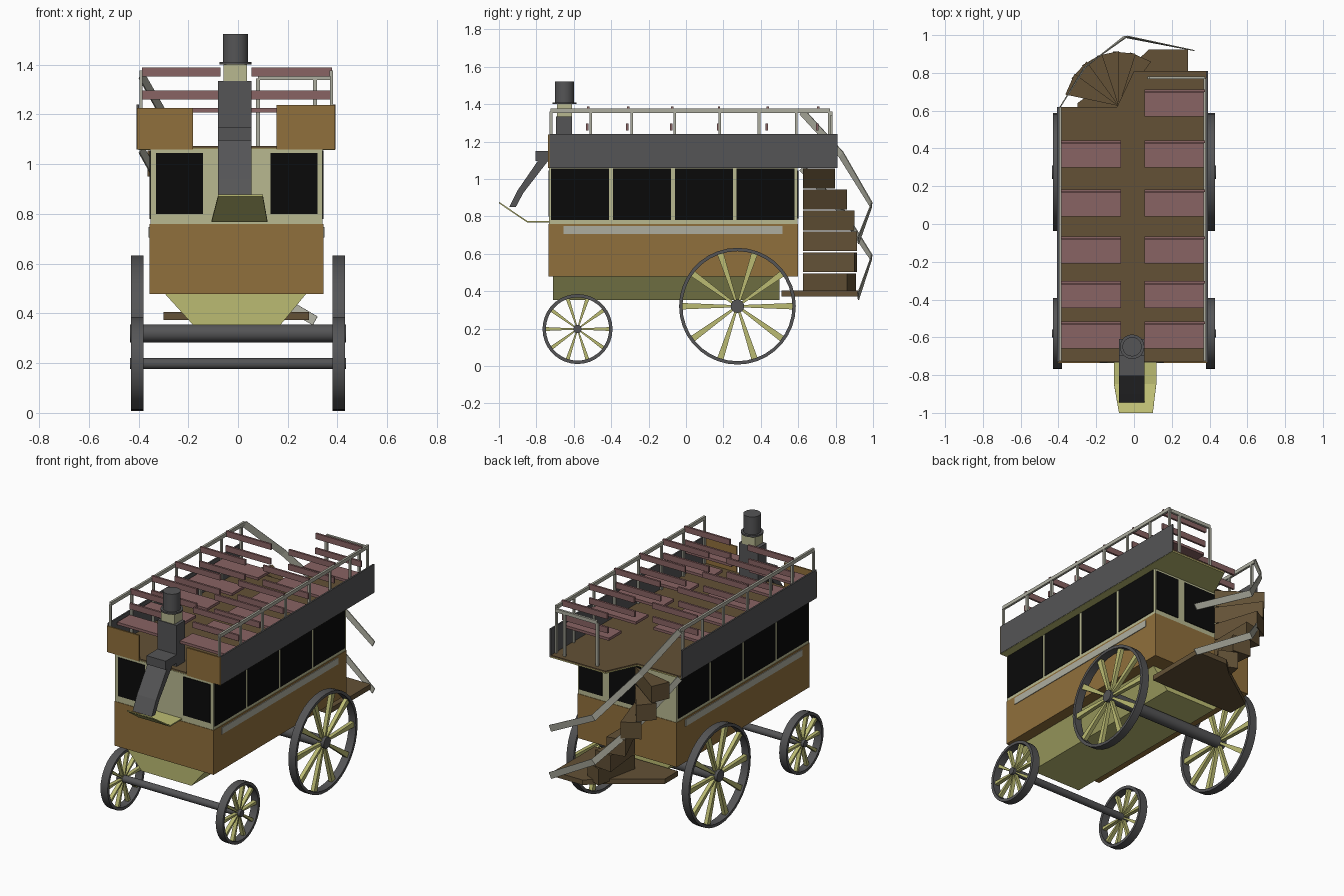
import bpy, bmesh, math
from mathutils import Vector, Matrix

if "Cube" in bpy.data.objects:
    bpy.data.objects.remove(bpy.data.objects["Cube"])


def material(name, r, g, b):
    m = bpy.data.materials.new(name)
    m.use_nodes = True
    m.diffuse_color = (r, g, b, 1)
    bsdf = next(n for n in m.node_tree.nodes if n.type == 'BSDF_PRINCIPLED')
    bsdf.inputs["Base Color"].default_value = (r, g, b, 1)
    return m


OCHRE = material("ochre panel", .28, .16, .045)
CREAM = material("cream panel", .48, .48, .28)
YELLOW = material("pale yellow", .5, .5, .17)
GREY = material("dark grey", .09, .09, .093)
GLASS = material("black glass", .003, .003, .003)
SEAT = material("dusty red", .25, .125, .125)
WOOD = material("brown wood", .125, .083, .037)
RAIL = material("off white", .42, .42, .35)


def finish(name, bm, mat):
    bmesh.ops.recalc_face_normals(bm, faces=bm.faces[:])
    me = bpy.data.meshes.new(name)
    bm.to_mesh(me)
    bm.free()
    me.materials.append(mat)
    ob = bpy.data.objects.new(name, me)
    bpy.context.collection.objects.link(ob)
    return ob


def box(name, x, y, z, mat):
    """Box from (low, high) ranges on each axis."""
    bm = bmesh.new()
    bmesh.ops.create_cube(bm, size=1)
    for v in bm.verts:
        v.co = [sum(r) / 2 + c * (r[1] - r[0]) for r, c in zip((x, y, z), v.co)]
    return finish(name, bm, mat)


def prism(name, pts, axis, lo, hi, mat):
    """Extrude an outline along an axis; outline is (y,z), (x,z) or (x,y)."""
    def place(p, d):
        c = list(p)
        c.insert("xyz".index(axis), d)
        return c
    bm = bmesh.new()
    f = bm.faces.new([bm.verts.new(place(p, lo)) for p in pts])
    ext = bmesh.ops.extrude_face_region(bm, geom=[f])["geom"]
    shift = Vector(place((0, 0), hi - lo))
    bmesh.ops.translate(bm, vec=shift, verts=[v for v in ext if isinstance(v, bmesh.types.BMVert)])
    return finish(name, bm, mat)


def cylinder(name, centre, r, depth, axis, mat, sides=24):
    bm = bmesh.new()
    turn = Matrix.Rotation(math.pi / 2, 4, 'Y') if axis == "x" else Matrix()
    bmesh.ops.create_cone(bm, cap_ends=True, segments=sides, radius1=r, radius2=r,
                          depth=depth, matrix=Matrix.Translation(centre) @ turn)
    ob = finish(name, bm, mat)
    smooth(ob)
    return ob


def smooth(ob):
    bpy.ops.object.select_all(action='DESELECT')
    ob.select_set(True)
    bpy.context.view_layer.objects.active = ob
    bpy.ops.object.shade_smooth_by_angle(angle=math.radians(35))


def band(name, path, width, height, mat):
    """Upright strip of rectangular section swept through a path."""
    bm = bmesh.new()
    pts = [Vector(p) for p in path]
    rings = []
    for i, p in enumerate(pts):
        d = pts[min(i + 1, len(pts) - 1)] - pts[max(i - 1, 0)]
        d.normalize()
        side = d.cross(Vector((0, 0, 1)))
        side = side.normalized() if side.length > .01 else Vector((1, 0, 0))
        up = side.cross(d)
        rings.append([bm.verts.new(p + side * a * width / 2 + up * b * height / 2)
                      for a, b in ((-1, -1), (1, -1), (1, 1), (-1, 1))])
    for r, s in zip(rings, rings[1:]):
        for k in range(4):
            bm.faces.new((r[k], r[k - 1], s[k - 1], s[k]))
    bm.faces.new(rings[0])
    bm.faces.new(rings[-1])
    return finish(name, bm, mat)


# Saloon body: lower panels, window band, tapered underbody
box("lower_body", (-.355, .343), (-.735, .6), (.478, .76), OCHRE)
box("window_band", (-.352, .34), (-.732, .597), (.76, 1.062), CREAM)
prism("underbody", [(-.295, .48), (.275, .48), (.17, .353), (-.18, .353)], "y", -.71, .5, YELLOW)

# Windows and trim strips on both sides
for side, x in (("left", .341), ("right", -.353)):
    for i in range(4):
        y = -.722 + i * .331
        box(f"{side}_window_{i+1}", (x - .003, x + .003), (y, y + .31), (.78, 1.055), GLASS)
    outer = .343 if x > 0 else -.355
    box(f"{side}_trim_strip", (outer - .004, outer + .004), (-.656, .515), (.706, .748), RAIL)

# Front and rear windows
for i, (a, b) in enumerate(((-.33, -.14), (.13, .32))):
    box(f"front_window_{i+1}", (a, b), (-.736, -.73), (.8, 1.045), GLASS)
for i, (a, b) in enumerate(((.17, .33), (-.1, .12))):
    box(f"rear_window_{i+1}", (a, b), (.595, .601), (.79, 1.045), GLASS)

# Upper deck, with a cut-away corner for the stairs
deck = [(-.4, -.73), (.39, -.73), (.39, .81), (0, .81), (-.09, .62), (-.4, .62)]
prism("ceiling", deck, "z", 1.058, 1.064, YELLOW)
prism("upper_deck", deck, "z", 1.064, 1.074, WOOD)
box("left_side_board", (.382, .392), (-.73, .81), (1.06, 1.24), GREY)
box("right_side_board", (-.408, -.398), (-.73, .62), (1.06, 1.24), GREY)
box("left_front_board", (.155, .39), (-.737, -.727), (1.06, 1.237), OCHRE)
box("right_front_board", (-.406, -.18), (-.737, -.727), (1.06, 1.225), OCHRE)

# Benches in two columns
rows = [-.66, -.445, -.21, .04, .3, .57]
for side, x in (("right", (-.387, -.07)), ("left", (.055, .377))):
    for i, y in enumerate(rows if side == "left" else rows[:-1]):
        n = f"{side}_bench_{i+1}"
        box(n + "_seat", x, (y, y + .125), (1.208, 1.225), SEAT)
        box(n + "_lower_back", x, (y + .125, y + .138), (1.26, 1.297), SEAT)
        box(n + "_upper_back", x, (y + .13, y + .143), (1.352, 1.388), SEAT)

# Deck rails and posts
for side, x, end in (("left", .375, .77), ("right", -.39, .62)):
    band(f"{side}_rail", [(x, -.725, 1.365), (x, end, 1.365)], .014, .022, RAIL)
    posts = [-.722, -.51, -.29, -.06, .18, .39, .59] + ([.765] if side == "left" else [])
    for i, y in enumerate(posts):
        box(f"{side}_rail_post_{i+1}", (x - .006, x + .006), (y - .007, y + .007), (1.07, 1.36), RAIL)
band("rear_rail", [(.375, .775, 1.35), (.08, .775, 1.35)], .014, .022, RAIL)
for i, x in enumerate((.08, .31)):
    box(f"rear_rail_post_{i+1}", (x - .008, x + .008), (.768, .782), (1.07, 1.345), RAIL)

# Winding stairs: wedge steps around a pivot, foot platform, two handrails
pivot = Vector((-.08, .625))
for i in range(6):
    a = math.radians(168 - i * 18)
    b = a - math.radians(24)
    outline = [pivot] + [pivot + Vector((math.cos(t), math.sin(t))) * .29 for t in (a, b)]
    top = 1.055 - i * .112
    prism(f"stair_step_{i+1}", outline, "z", top - .105, top, WOOD)
prism("stair_platform", [(-.3, .51), (.285, .51), (.285, .925), (.08, .925), (0, .85), (-.3, .64)],
      "z", .373, .405, WOOD)
for name, zs in (("upper_handrail", (1.36, 1.13, .86, .67)), ("lower_handrail", (1.06, .83, .58, .37))):
    xy = ((-.39, .62), (-.26, .83), (-.045, .992), (.31, .92))
    band(name, [(x, y, z) for (x, y), z in zip(xy, zs)], .006, .04, RAIL)

# Driver in a tall hat, and the foot board
X = (-.08, .055)
box("driver_torso", X, (-.695, -.61), (1.074, 1.335), GREY)
box("driver_lap", X, (-.805, -.69), (1.095, 1.15), GREY)
prism("driver_legs", [(-.735, 1.1), (-.79, 1.1), (-.9, .94), (-.945, .85), (-.91, .85), (-.87, .925)],
      "x", *X, GREY)
box("driver_head", (-.058, .036), (-.69, -.61), (1.335, 1.4), CREAM)
cylinder("hat_brim", (-.01, -.65, 1.405), .065, .01, "z", GREY)
cylinder("hat_crown", (-.01, -.65, 1.465), .051, .115, "z", GREY)
foot = prism("foot_board", [(-.73, .768), (-.85, .768), (-1, .87), (-1, .878), (-.848, .776), (-.73, .776)],
             "x", -.106, .118, YELLOW)
for v in foot.data.vertices:
    if v.co.y < -.95:
        v.co.x = .01 + (v.co.x - .006) * .8


# Wheels: spun rim, tapered spokes, and axle
def wheel(name, x, y, z, radius):
    hub = Matrix.Translation((x, y, z))
    bm = bmesh.new()
    inner = radius - .018
    vs = [bm.verts.new((a, 0, r)) for a, r in ((-.025, inner), (.025, inner), (.025, radius), (-.025, radius))]
    es = [bm.edges.new((vs[k], vs[k - 1])) for k in range(4)]
    bmesh.ops.spin(bm, geom=vs + es, cent=(0, 0, 0), axis=(1, 0, 0), angle=math.tau, steps=36)
    bmesh.ops.remove_doubles(bm, verts=bm.verts[:], dist=.0005)
    bm.transform(hub)
    smooth(finish(name + "_rim", bm, GREY))
    bm = bmesh.new()
    tip = radius * .055
    for i in range(10):
        made = bmesh.ops.create_cube(bm, size=1)["verts"]
        turn = Matrix.Rotation(math.tau * (i + .5) / 10, 4, 'X')
        for v in made:
            outer = v.co.z > 0
            v.co = turn @ Vector((v.co.x * .024, math.copysign(tip if outer else tip * .35, v.co.y),
                                  inner + .004 if outer else .015))
    bm.transform(hub)
    finish(name + "_spokes", bm, YELLOW)


for end, y, z, radius, axle in (("front", -.58, .198, .187, .022), ("rear", .275, .32, .312, .036)):
    for side, x in (("left", .405), ("right", -.405)):
        wheel(f"{end}_{side}_wheel", x, y, z, radius)
    cylinder(f"{end}_axle", (0, y, z), axle, .87, "x", GREY, 16)
